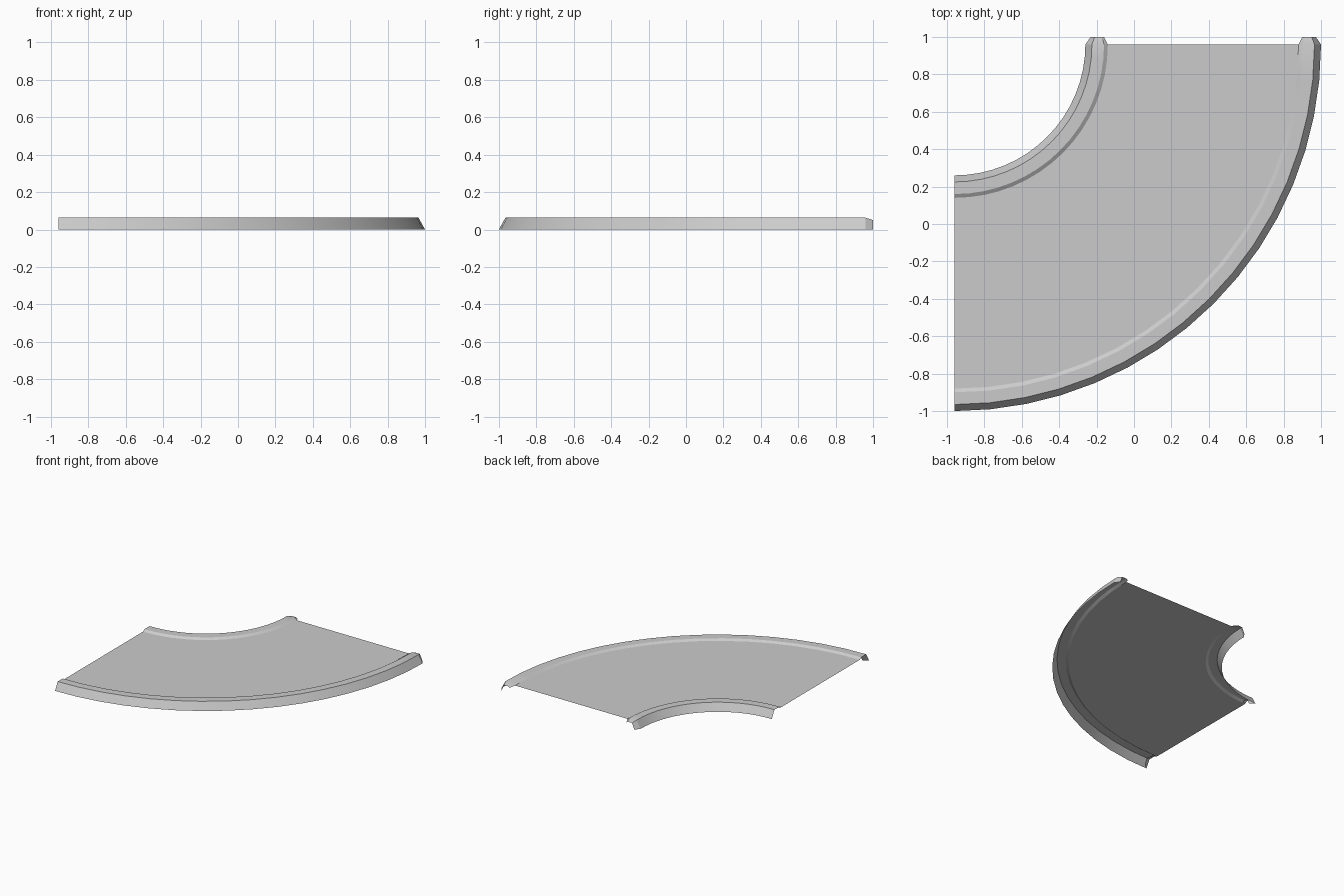
import bpy, bmesh, math

if "Cube" in bpy.data.objects:
    bpy.data.objects.remove(bpy.data.objects["Cube"])

CX, CY = -0.96, 0.96      # centre of the bend
SEGMENTS = 16
TOP, ROAD_Z = 0.063, 0.05
END = 0.04                # length of the tapered kerb ends
INNER, OUTER = 0.70, 1.96

grey = bpy.data.materials.new("light_grey")
grey.use_nodes = True
grey.diffuse_color = (0.6, 0.6, 0.6, 1)
grey.node_tree.nodes["Principled BSDF"].inputs["Base Color"].default_value = (0.6, 0.6, 0.6, 1)


def ring(profile, angle, shift=0.0):
    """Place an (r, z) profile at an angle, shifted along the direction of travel."""
    c, s = math.cos(angle), math.sin(angle)
    return [(CX + r * c + shift * s, CY - r * s - shift * c, z) for r, z in profile]


def sheet(name, rings):
    """Skin a row of equal cross-sections into an open surface."""
    bm = bmesh.new()
    rows = [[bm.verts.new(p) for p in row] for row in rings]
    for a, b in zip(rows, rows[1:]):
        for i in range(len(a) - 1):
            bm.faces.new((a[i], a[i + 1], b[i + 1], b[i]))
    bm.normal_update()
    if sum(f.normal.z * f.calc_area() for f in bm.faces) < 0:
        bmesh.ops.reverse_faces(bm, faces=bm.faces)
    mesh = bpy.data.meshes.new(name)
    bm.to_mesh(mesh)
    bm.free()
    mesh.materials.append(grey)
    obj = bpy.data.objects.new(name, mesh)
    bpy.context.collection.objects.link(obj)
    bpy.ops.object.select_all(action='DESELECT')
    obj.select_set(True)
    bpy.context.view_layer.objects.active = obj
    bpy.ops.object.shade_smooth_by_angle(angle=math.radians(25))


angles = [math.pi / 2 * i / SEGMENTS for i in range(SEGMENTS + 1)]

# Kerb section: sloped wall, flat top, small bevel down to the road
section = [(0, 0), (0.035, TOP), (0.10, TOP), (0.12, ROAD_Z)]
tapered = [(0.028, 0), (0.05, ROAD_Z), (0.088, ROAD_Z), (0.10, 0.04)]


def kerb(name, edge, side):
    body = [(edge + side * d, z) for d, z in section]
    tip = [(edge + side * d, z) for d, z in tapered]
    rings = [ring(body, a) for a in angles]
    sheet(name, [ring(tip, 0, -END)] + rings + [ring(tip, math.pi / 2, END)])


kerb("inner_kerb", INNER, 1)
kerb("outer_kerb", OUTER, -1)

# Flat road between the kerbs
road = [(INNER + 0.12, ROAD_Z), (OUTER - 0.12, ROAD_Z)]
sheet("road_surface", [ring(road, a) for a in angles])
